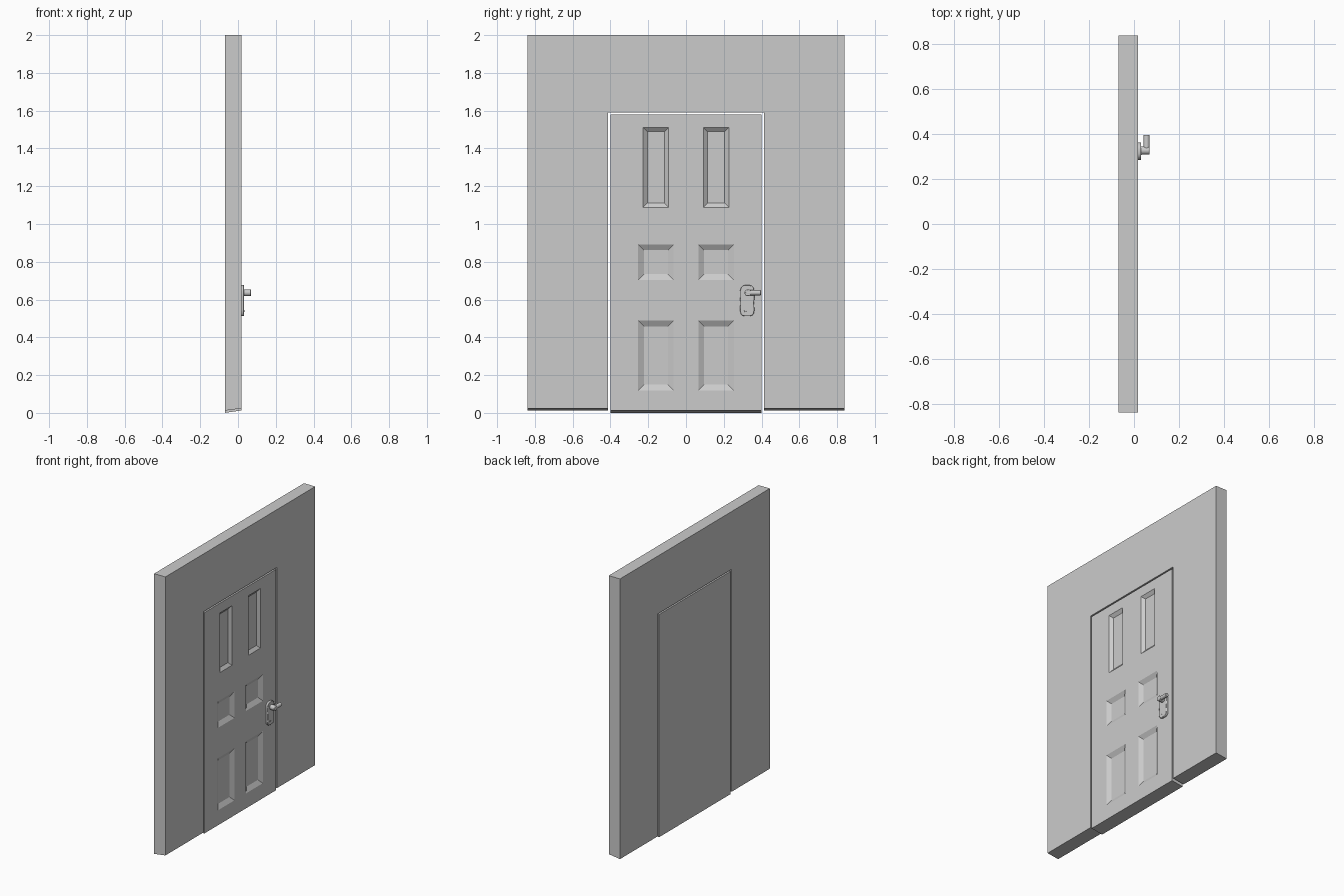
import bpy, bmesh, math
from mathutils import Matrix

if "Cube" in bpy.data.objects:
    bpy.data.objects.remove(bpy.data.objects["Cube"])

BACK, FRONT = -0.07, 0.018      # wall and door faces along x


def finish(bm, name):
    bmesh.ops.recalc_face_normals(bm, faces=bm.faces)
    me = bpy.data.meshes.new(name)
    bm.to_mesh(me)
    bm.free()
    ob = bpy.data.objects.new(name, me)
    bpy.context.collection.objects.link(ob)
    return ob


def slab(name, outline, x0, x1, rise=0.0, foot=0.0):
    """Extrude a (y, z) outline along x; points at height foot rise on the front side."""
    bm = bmesh.new()
    a = [bm.verts.new((x0, y, z)) for y, z in outline]
    b = [bm.verts.new((x1, y, z + (rise if abs(z - foot) < 1e-5 else 0))) for y, z in outline]
    n = len(a)
    bm.faces.new(a)
    bm.faces.new(b[::-1])
    for i in range(n):
        bm.faces.new((a[i], b[i], b[(i + 1) % n], a[(i + 1) % n]))
    return finish(bm, name)


def bevel(ob, width, segments=2):
    m = ob.modifiers.new("bevel", "BEVEL")
    m.width, m.segments, m.limit_method = width, segments, "ANGLE"


def smooth(ob):
    bpy.ops.object.select_all(action="DESELECT")
    ob.select_set(True)
    bpy.context.view_layer.objects.active = ob
    bpy.ops.object.shade_smooth_by_angle(angle=math.radians(35))


# Wall with the doorway opening
W, G, T, F = 0.84, 0.412, 1.59, 0.012
slab("wall", [(-W, F), (-W, 2), (W, 2), (W, F), (G, F), (G, T), (-G, T), (-G, F)],
     BACK, FRONT, 0.012, F)

# Door leaf
D = 0.401
door = slab("door", [(-D, 0), (-D, 1.58), (D, 1.58), (D, 0)], BACK, FRONT, 0.013, 0)

# Six sunken panels: y range, z range, bevel inset
depth, over = 0.018, 0.01
bm = bmesh.new()
for y0, y1, z0, z1, ins in [(0.092, 0.227, 1.088, 1.511, 0.022),
                            (0.065, 0.253, 0.704, 0.892, 0.030),
                            (0.065, 0.253, 0.119, 0.489, 0.031)]:
    for s in (-1, 1):
        rings = []
        for x, g in ((FRONT - depth, -ins), (FRONT + over, ins * over / depth)):
            rings.append([bm.verts.new((x, s * y, z)) for y, z in
                          ((y0 - g, z0 - g), (y1 + g, z0 - g), (y1 + g, z1 + g), (y0 - g, z1 + g))])
        a, b = rings
        bm.faces.new(a)
        bm.faces.new(b[::-1])
        for i in range(4):
            j = (i + 1) % 4
            bm.faces.new((a[i], b[i], b[j], a[j]))
cutter = finish(bm, "panel_cutter")
cutter.hide_render = True
mod = door.modifiers.new("panels", "BOOLEAN")
mod.operation, mod.solver, mod.object = "DIFFERENCE", "EXACT", cutter
bpy.context.view_layer.objects.active = door
bpy.ops.object.modifier_apply(modifier="panels")
bpy.data.objects.remove(cutter)

# Handle plate: rounded outline with a slight waist
CY = 0.324
half = [(0.014, 0.512), (0.027, 0.516), (0.035, 0.526), (0.038, 0.545), (0.036, 0.585),
        (0.039, 0.615), (0.039, 0.645), (0.033, 0.663), (0.022, 0.673), (0.010, 0.677)]
outline = [(CY + y, z) for y, z in half] + [(CY - y, z) for y, z in reversed(half)]
plate = slab("handle_plate", outline, FRONT - 0.002, 0.032)
bevel(plate, 0.003)
smooth(plate)


def rod(name, radius, length, sides, matrix):
    bm = bmesh.new()
    bmesh.ops.create_cone(bm, cap_ends=True, segments=sides, radius1=radius, radius2=radius,
                          depth=length, matrix=matrix)
    ob = finish(bm, name)
    bevel(ob, min(radius, length) * 0.2)
    smooth(ob)
    return ob


# Spindle, lever and lock barrel
HZ = 0.636
along_x = Matrix.Rotation(math.pi / 2, 4, "Y")
along_y = Matrix.Rotation(math.pi / 2, 4, "X")
rod("handle_spindle", 0.018, 0.039, 20, Matrix.Translation((0.0495, 0.327, HZ)) @ along_x)
rod("handle_lever", 0.0135, 0.082, 16,
    Matrix.Translation((0.0562, 0.356, HZ)) @ along_y)
rod("lock_barrel", 0.006, 0.006, 12, Matrix.Translation((0.031, 0.314, 0.54)) @ along_x)
